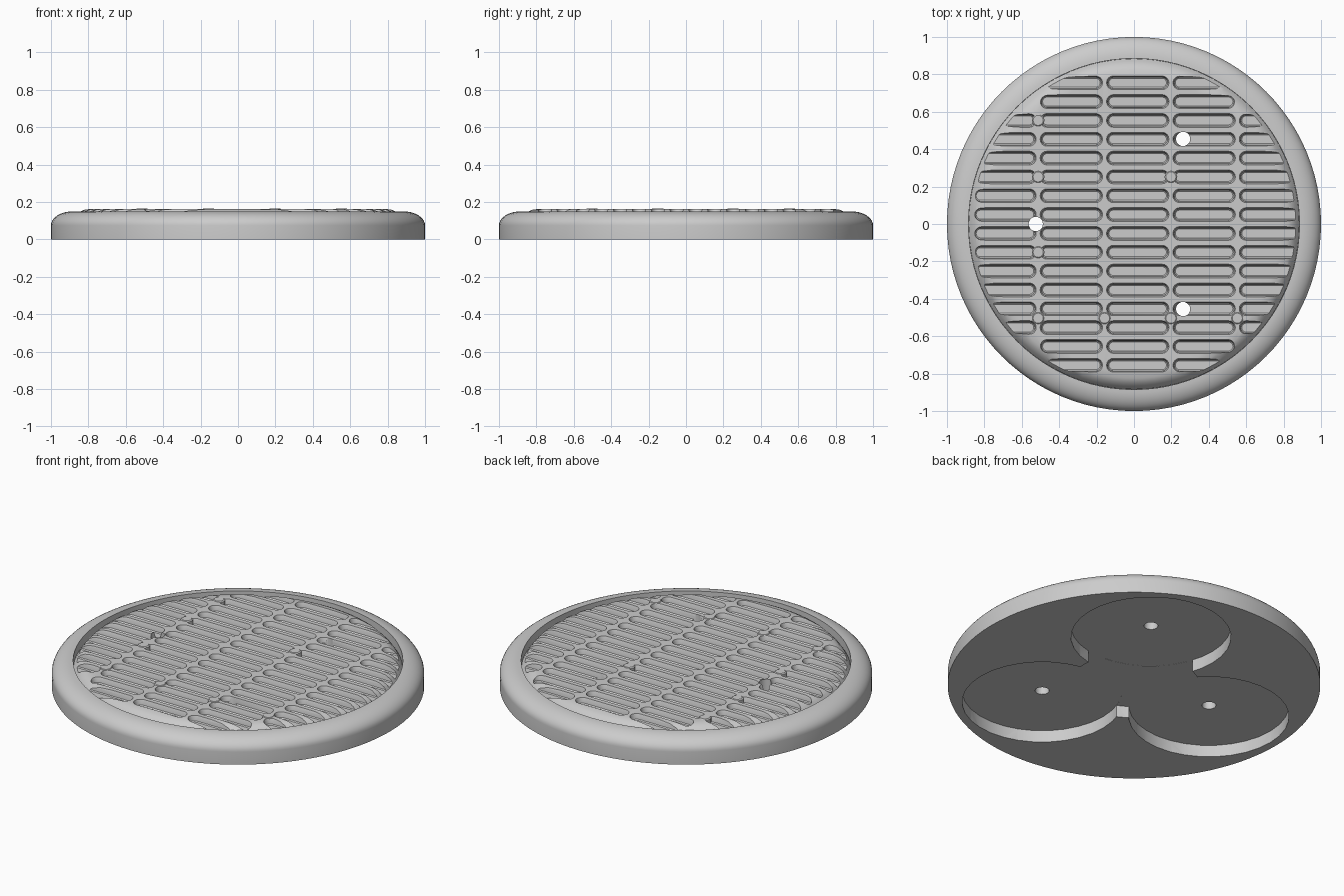
import bpy
import bmesh
from math import sin, cos, pi, radians

old = bpy.data.objects.get("Cube")
if old:
    bpy.data.objects.remove(old, do_unlink=True)

grey = bpy.data.materials.new("plain grey")
grey.use_nodes = True
GREY = (0.6, 0.6, 0.6, 1)
grey.diffuse_color = GREY
grey.node_tree.nodes["Principled BSDF"].inputs["Base Color"].default_value = GREY


def finish(bm, name):
    """Turn a bmesh into a linked object."""
    bmesh.ops.recalc_face_normals(bm, faces=bm.faces[:])
    mesh = bpy.data.meshes.new(name)
    bm.to_mesh(mesh)
    bm.free()
    mesh.materials.append(grey)
    obj = bpy.data.objects.new(name, mesh)
    bpy.context.collection.objects.link(obj)
    return obj


def lathe(profile, name, steps):
    """Revolve an (r, z) profile around the z axis."""
    bm = bmesh.new()
    verts = [bm.verts.new((r, 0, z)) for r, z in profile]
    edges = [bm.edges.new(pair) for pair in zip(verts, verts[1:])]
    bmesh.ops.spin(bm, geom=verts + edges, cent=(0, 0, 0), axis=(0, 0, 1),
                   angle=2 * pi, steps=steps, use_duplicate=False)
    bmesh.ops.remove_doubles(bm, verts=bm.verts[:], dist=0.0002)
    return finish(bm, name)


def loft(bm, rings):
    """Skin a stack of matching rings and close both ends."""
    loops = [[bm.verts.new(p) for p in ring] for ring in rings]
    n = len(loops[0])
    for low, high in zip(loops, loops[1:]):
        for i in range(n):
            j = (i + 1) % n
            bm.faces.new((low[i], low[j], high[j], high[i]))
    bm.faces.new(loops[0][::-1])
    bm.faces.new(loops[-1])


def stadium(cx, cy, z, half, r, n=8):
    """Outline with straight sides and round ends; half=0 gives a circle."""
    ring = []
    for side in (1, -1):
        for i in range(n + (half > 0)):
            a = pi * i / n - side * pi / 2
            ring.append((cx + side * half + r * cos(a), cy + r * sin(a), z))
    return ring


def cylinder(x, y, z0, z1, r, n, name):
    bm = bmesh.new()
    loft(bm, [stadium(x, y, z, 0, r, n) for z in (z0, z1)])
    return finish(bm, name)


def cut(obj, cutters):
    """Subtract the cutters, keep the result and remove the cutters."""
    for cutter in cutters:
        cutter.hide_render = True
        mod = obj.modifiers.new("cut", 'BOOLEAN')
        mod.operation = 'DIFFERENCE'
        mod.solver = 'EXACT'
        mod.object = cutter
    bpy.context.view_layer.update()
    graph = bpy.context.evaluated_depsgraph_get()
    mesh = bpy.data.meshes.new_from_object(obj.evaluated_get(graph))
    obj.modifiers.clear()
    obj.data = mesh
    for cutter in cutters:
        bpy.data.objects.remove(cutter, do_unlink=True)


def smooth(obj):
    obj.data.shade_smooth()
    obj.data.set_sharp_from_angle(angle=radians(32))


# Three fixing points, a third of a turn apart
points = [(0.525 * cos(a), 0.525 * sin(a)) for a in (pi / 3, pi, -pi / 3)]


def drill_holes():
    return [cylinder(x, y, -0.1, 0.3, 0.038, 10, "hole_cutter") for x, y in points]


# Round base with a rolled rim and a shallow tray
rim = [(0.885 + 0.115 * cos(t * pi / 20), 0.075 + 0.075 * sin(t * pi / 20))
       for t in range(11)]
base = lathe([(0, 0), (1, 0)] + rim + [(0.885, 0.09), (0, 0.09)], "base", 96)

# Underside pockets: three lobes joined by a central disc
pockets = [cylinder(x, y, -0.1, 0.07, 0.43, 16, "pocket_cutter") for x, y in points]
pockets.append(cylinder(0, 0, -0.1, 0.0695, 0.35, 16, "hub_cutter"))
cut(base, pockets + drill_holes())
smooth(base)

# Grating plate whose edge rounds down into the tray
grating = lathe([(0, 0.085), (0.884, 0.085), (0.884, 0.1), (0.87, 0.122),
                 (0.85, 0.145), (0.825, 0.158), (0.79, 0.163), (0, 0.163)],
                "grating", 96)

# Rows of rounded slots, clipped by the round edge
PITCH_X, PITCH_Y = 0.355, 0.1007
bm = bmesh.new()
for col in range(-2, 3):
    for row in range(-8, 8):
        x, y = 0.02 + col * PITCH_X, (row + 0.5) * PITCH_Y
        nearest = max(abs(x) - 0.15, 0)
        if nearest ** 2 + y ** 2 < 0.83 ** 2:
            loft(bm, [stadium(x, y, z, 0.13, r) for z, r in
                      ((0.128, 0.024), (0.133, 0.03), (0.152, 0.033), (0.17, 0.04))])
slots = finish(bm, "slot_cutter")
cut(grating, [slots] + drill_holes())
smooth(grating)

# Rivets between the slot ends
bm = bmesh.new()
for col, row in ((0, 5), (0, 2), (2, 2), (0, -2), (0, -5), (1, -5), (2, -5), (3, -5)):
    x = 0.02 + (col - 1.5) * PITCH_X
    y = (row + (0.5 if row > 0 else 0.5 if row == -2 else 0)) * PITCH_Y
    loft(bm, [stadium(x, y, z, 0, r) for z, r in
              ((0.12, 0.034), (0.161, 0.034), (0.166, 0.027))])
rivets = finish(bm, "rivets")
smooth(rivets)
